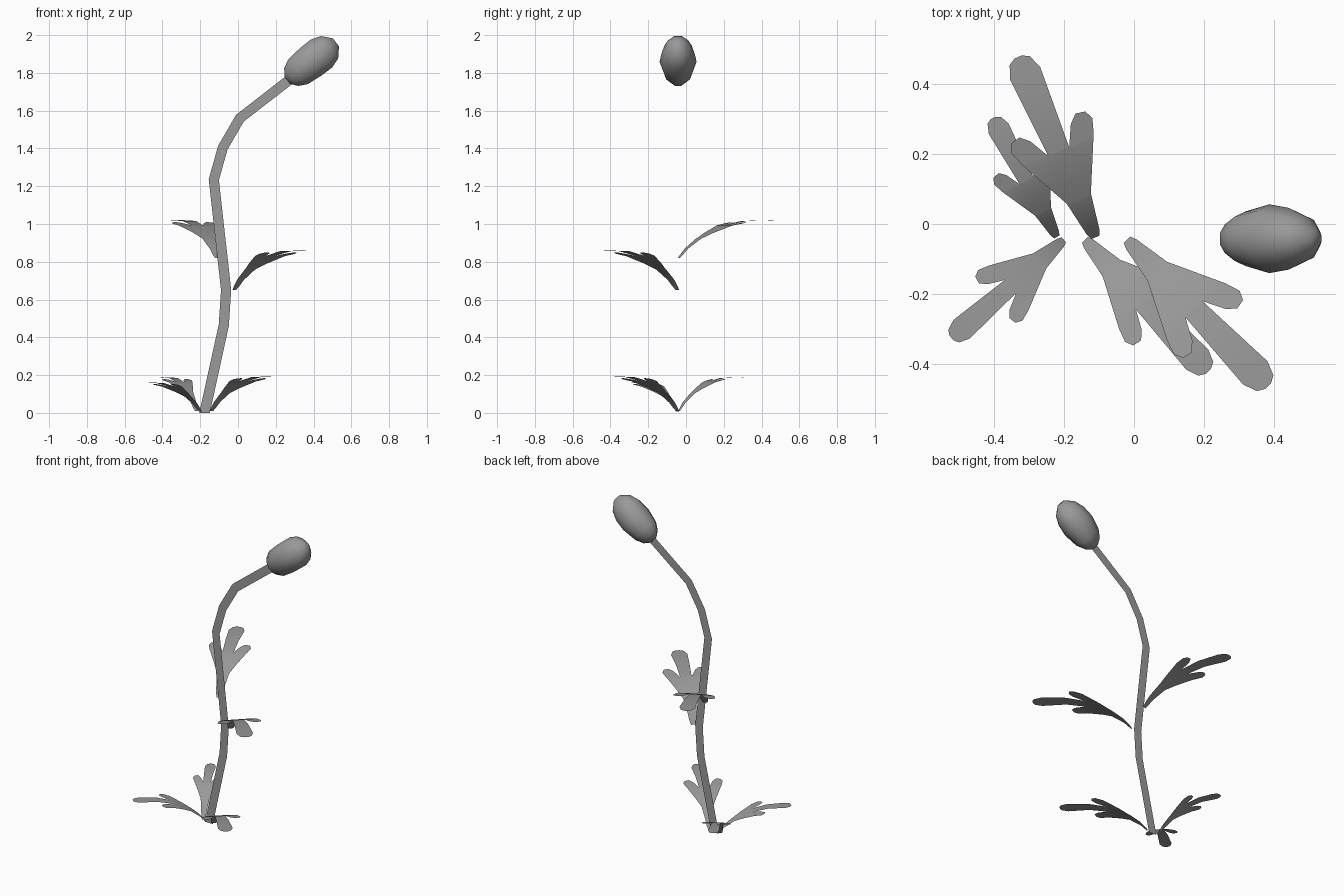
import bpy, bmesh
from math import cos, sin, pi
from mathutils import Vector

if "Cube" in bpy.data.objects:
    bpy.data.objects.remove(bpy.data.objects["Cube"])

Y = -0.042  # plane of the stem
grey = bpy.data.materials.new("dark_grey")
grey.diffuse_color = (.32, .32, .32, 1)
grey.use_nodes = True
grey.node_tree.nodes["Principled BSDF"].inputs["Base Color"].default_value = grey.diffuse_color


def finish(bm, name, smooth=True):
    me = bpy.data.meshes.new(name)
    bm.to_mesh(me)
    bm.free()
    me.materials.append(grey)
    for p in me.polygons:
        p.use_smooth = smooth
    ob = bpy.data.objects.new(name, me)
    bpy.context.collection.objects.link(ob)
    return ob


# Stem: flat ribbon following a bent path
path = [(-.177, 0), (-.075, .465), (-.063, .65), (-.128, 1.235),
        (-.08, 1.405), (.01, 1.56), (.30, 1.785)]
pts = [Vector(p) for p in path]
bm = bmesh.new()
prev = None
for i, p in enumerate(pts):
    d0 = (p - pts[max(i - 1, 0)]).normalized()
    d1 = (pts[min(i + 1, len(pts) - 1)] - p).normalized()
    d = (d0 + d1).normalized()
    n = Vector((-d.y, d.x)) * .027
    if i == 0:
        n = Vector((-.028, 0))
    pair = [bm.verts.new((q.x, Y, q.y)) for q in (p + n, p - n)]
    if prev:
        bm.faces.new((prev[0], prev[1], pair[1], pair[0]))
    prev = pair
finish(bm, "stem", False)

# Bud: rings (distance, half width in y, half width in xz) tilted along the stem end
profile = [(-.008, .02, .025), (.018, .05, .063), (.065, .078, .088), (.15, .098, .097),
           (.22, .088, .098), (.275, .066, .079), (.318, .024, .028)]
SIDES = 10
axis = Vector((.79, 0, .613)).normalized()
u = Vector((0, 1, 0))
v = axis.cross(u)
start = Vector((.267, Y, 1.767))
bm = bmesh.new()
rings = []
for t, ry, rv in profile:
    angles = [2 * pi * i / SIDES for i in range(SIDES)]
    rings.append([bm.verts.new(start + axis * t + u * cos(a) * ry + v * sin(a) * rv)
                  for a in angles])
for a, b in zip(rings, rings[1:]):
    for i in range(SIDES):
        j = (i + 1) % SIDES
        bm.faces.new((a[i], a[j], b[j], b[i]))
bm.faces.new(rings[0])
bm.faces.new(rings[-1])
bmesh.ops.recalc_face_normals(bm, faces=bm.faces[:])
finish(bm, "bud")

# Leaves: three-lobed flat outline (along, across), arched upward
half = [(0, .022), (.03, .035), (.215, .067), (.49, .2), (.565, .225),
        (.61, .205), (.62, .155), (.58, .112), (.475, .058), (.91, .083),
        (.98, .056), (1.0, .02)]
arch = [(0, 0), (.08, .25), (.2, .5), (.31, .66), (.47, .85), (.67, .97), (1.1, 1)]


def rise(t):
    for (t0, z0), (t1, z1) in zip(arch, arch[1:]):
        if t <= t1:
            return z0 + (z1 - z0) * (t - t0) / (t1 - t0)
    return 1


def leaf(name, base, tip, z0, z1):
    bm = bmesh.new()
    outline = half + [(t, -s) for t, s in reversed(half)]
    f = bm.faces.new([bm.verts.new((t, s, 0)) for t, s in reversed(outline)])
    f.normal_update()
    bmesh.ops.triangulate(bm, faces=[f])
    for t, _ in arch[1:-1]:
        bmesh.ops.bisect_plane(bm, geom=bm.verts[:] + bm.edges[:] + bm.faces[:],
                               plane_co=(t, 0, 0), plane_no=(1, 0, 0))
    b, along = Vector(base), Vector(tip) - Vector(base)
    across = Vector((-along.y, along.x))
    for w in bm.verts:
        t, s = w.co.x, w.co.y
        p = b + along * t + across * s
        w.co = (p.x, p.y, z0 + (z1 - z0) * rise(t))
    bm.normal_update()
    if sum(f.normal.z for f in bm.faces) < 0:
        bmesh.ops.reverse_faces(bm, faces=bm.faces[:])
    finish(bm, name)


leaf("upper_back_leaf", (-.11, -.038), (-.33, .476), .82, 1.022)
leaf("upper_front_leaf", (-.02, -.045), (.382, -.462), .65, .862)
leaf("base_back_leaf", (-.22, -.037), (-.402, .302), .01, .19)
leaf("base_left_leaf", (-.2, -.045), (-.52, -.325), .008, .163)
leaf("base_right_leaf", (-.14, -.045), (.212, -.42), .01, .195)
